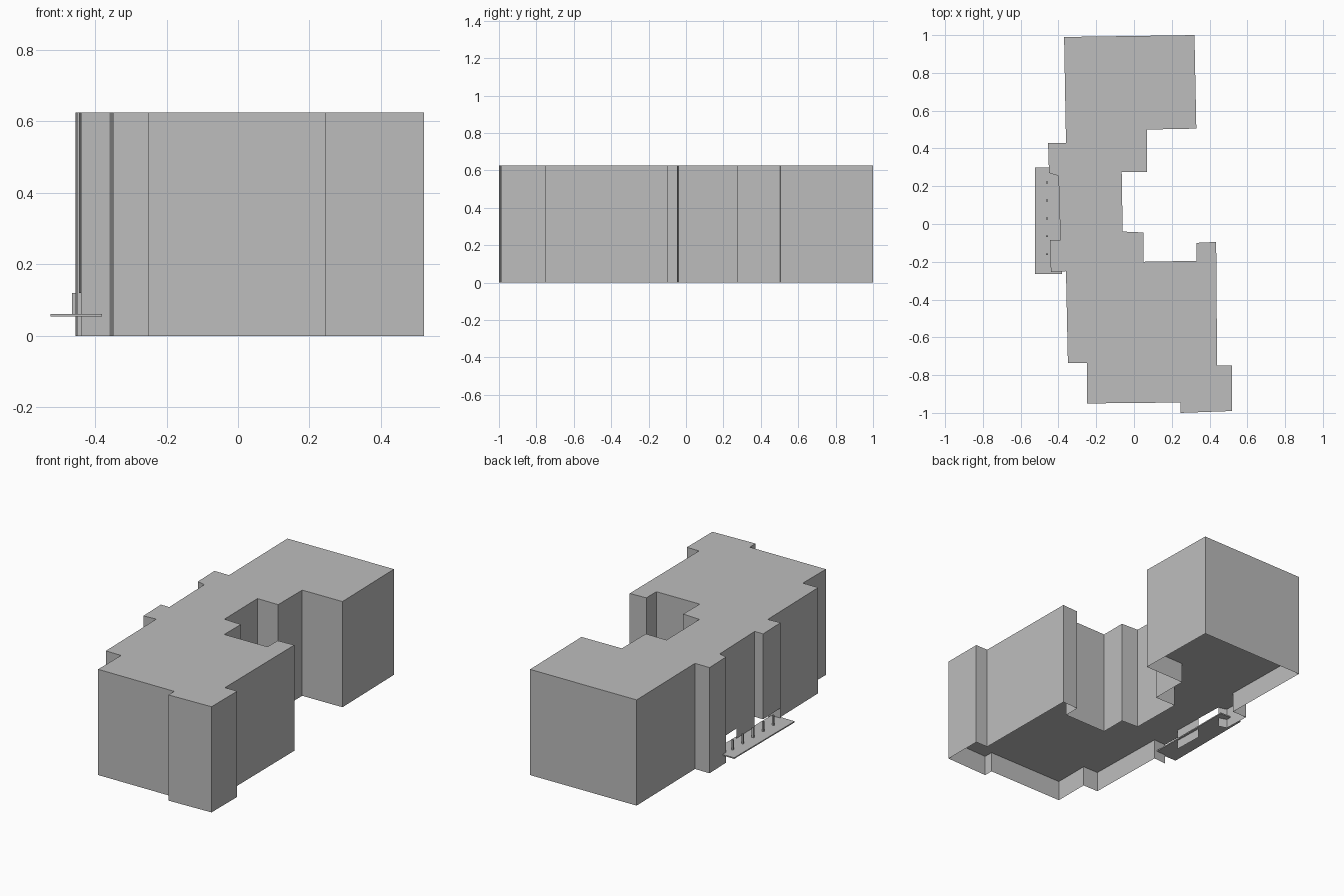
import bpy
import bmesh
from mathutils import Matrix, Vector

cube = bpy.data.objects.get("Cube")
if cube:
    bpy.data.objects.remove(cube, do_unlink=True)

GROUND, FLOOR, ROOF = 0.0, 0.12, 0.625

grey = bpy.data.materials.new("light_grey")
grey.use_nodes = True
grey.diffuse_color = (0.51, 0.51, 0.51, 1)
grey.node_tree.nodes["Principled BSDF"].inputs["Base Color"].default_value = grey.diffuse_color


def add_object(name, bm):
    mesh = bpy.data.meshes.new(name)
    bm.to_mesh(mesh)
    bm.free()
    mesh.materials.append(grey)
    obj = bpy.data.objects.new(name, mesh)
    bpy.context.collection.objects.link(obj)
    return obj


def add_box(name, low, high):
    low, high = Vector(low), Vector(high)
    bm = bmesh.new()
    place = Matrix.Translation((low + high) / 2) @ Matrix.Diagonal((*(high - low), 1))
    bmesh.ops.create_cube(bm, size=1, matrix=place)
    return add_object(name, bm)


# Building footprint, counter-clockwise from the back corner
footprint = [
    (-.37, .99), (-.36, .43), (-.455, .43), (-.45, .27), (-.40, .255),
    (-.395, .09), (-.39, -.085), (-.445, -.085), (-.44, -.255), (-.36, -.25),
    (-.35, -.735), (-.25, -.735), (-.25, -.95), (.245, -.945), (.245, -1),
    (.52, -.99), (.52, -.75), (.44, -.75), (.435, -.095), (.33, -.10),
    (.33, -.195), (.05, -.20), (.05, -.045), (-.06, -.04), (-.065, .275),
    (.07, .275), (.07, .50), (.33, .505), (.32, 1),
]
# Wall segments left open at ground level behind the porch
open_segments = {4, 6, 7}

# Building: closed block over a raised floor, with skirt walls to the ground
bm = bmesh.new()
rings = [[bm.verts.new((x, y, z)) for x, y in footprint] for z in (GROUND, FLOOR, ROOF)]
base, floor, roof = rings
count = len(footprint)
for i in range(count):
    j = (i + 1) % count
    bm.faces.new((floor[i], floor[j], roof[j], roof[i]))
    if i not in open_segments:
        bm.faces.new((base[i], base[j], floor[j], floor[i]))
bm.faces.new(roof)
bm.faces.new(floor[::-1])
bmesh.ops.delete(bm, geom=[v for v in bm.verts if not v.link_faces], context='VERTS')
add_object("building", bm)

# Porch slab
add_box("porch_slab", (-.525, -.265, .054), (-.38, .30, .061))

# Row of porch posts
for i in range(5):
    y = .22 - i * .095
    add_box(f"porch_post_{i + 1}", (-.465, y - .005, .06), (-.454, y + .005, FLOOR))
